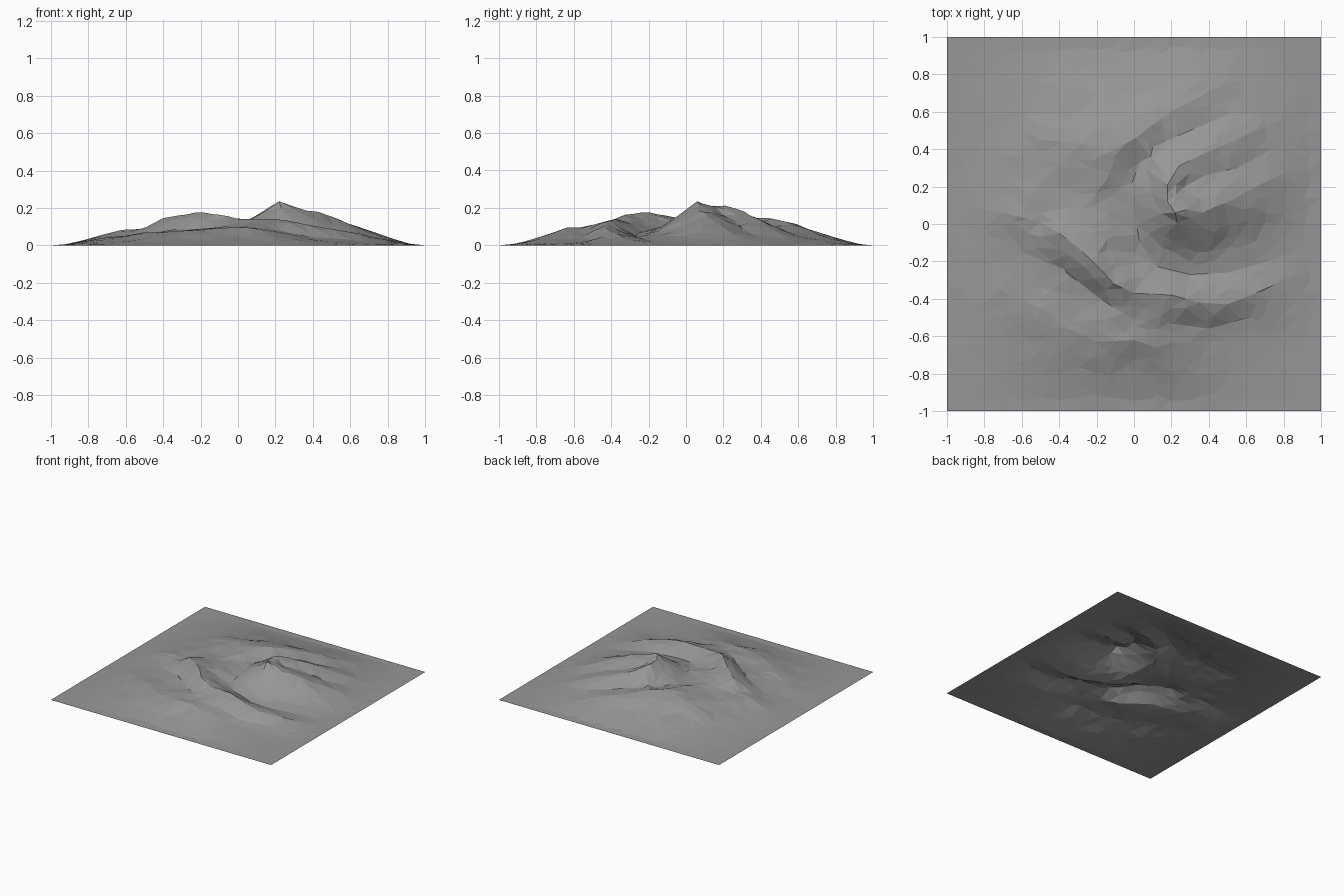
import bpy
import math
import random
from mathutils import Vector, noise
from mathutils.geometry import delaunay_2d_cdt

random.seed(4)
default_cube = bpy.data.objects.get("Cube")
if default_cube:
    bpy.data.objects.remove(default_cube, do_unlink=True)

# Crest lines, each a path of (x, y, height) in hundredths of a unit
crests = {
    "west_and_south": [(-80, 8, 3.5), (-62, 4, 8), (-50, 1, 9), (-40, -5, 14.5),
                       (-32, -11, 16), (-23, -19, 18), (-17, -25, 17.5), (-11, -32, 16.5),
                       (0, -37, 14.5), (20, -38, 14), (35, -42, 11.5), (50, -43, 9),
                       (65, -37, 6), (85, -28, 2)],
    "summit": [(13, 24, 17), (18, 21, 21), (18, 12, 21.5), (22, 6, 23.4), (30, 3, 19.5),
               (43, 9, 18), (53, 13, 14.5), (65, 20, 10), (82, 28, 3.5)],
    "summit_spur": [(18, 21, 21), (24, 31, 18), (36, 37, 14.5), (48, 42, 11.5), (65, 50, 6)],
    "north": [(-50, 45, 7.5), (-28, 43, 13), (-10, 40, 14.5), (1, 46, 14.5), (10, 53, 12.5),
              (20, 60, 10), (31, 66, 8), (50, 76, 3.5)],
    "north_spur": [(-10, 40, 14.5), (-11, 32, 14), (-15, 23, 13)],
    "front_foothill": [(-72, -35, 4), (-50, -45, 6.5), (-35, -56, 7.5), (-20, -63, 8.5),
                       (0, -62, 10), (12, -66, 8.5), (22, -72, 5.5), (34, -82, 2.5)],
}

# Valley floors, with the same kind of path
valleys = {
    "central": [(3, 33, 10), (-1, 22, 10), (0, 8, 10.5), (3, -10, 9), (13, -23, 7.5),
                (30, -27, 5.5), (50, -26, 4.5), (75, -19, 2.5)],
    "north_east": [(10, 41, 11), (23, 47, 10), (42, 55, 7), (60, 63, 4)],
    "east": [(27, 20, 16.5), (38, 26, 13), (55, 30, 8.5), (74, 40, 4)],
    "south_east": [(18, -53, 8.5), (40, -56, 4.5), (62, -50, 3)],
    "south_west": [(-12, -44, 9.5), (-22, -37, 9), (-38, -24, 8), (-60, -15, 5)],
}

# Single points on the open slopes
slopes = [(-20, 2, 12), (-9, -5, 12.5), (-13, -15, 12), (-5, -21, 10), (-36, 6, 11),
          (-30, 25, 11.5), (-45, 22, 9), (14, -6, 14), (26, -9, 12), (52, -7, 8),
          (70, 3, 5.5), (0, 66, 7.5), (-28, 60, 8), (-35, 76, 4), (10, 80, 3.5),
          (-62, 52, 4), (-65, 30, 5), (0, -74, 4.5), (-28, -74, 4), (-60, -62, 3),
          (0, -50, 9), (75, -60, 1)]


def halve_steps(path):
    """Add a midpoint to every step of a path."""
    result = [Vector(path[0])]
    for a, b in zip(path, path[1:]):
        result += [(Vector(a) + Vector(b)) / 2, Vector(b)]
    return [p / 100 for p in result]


crest_paths = [halve_steps(path) for path in crests.values()]
valley_paths = [halve_steps(path) for path in valleys.values()]

# All known heights, with the flat foot of the hills around the border
known = {}
for path in crest_paths + valley_paths + [[Vector(p) / 100 for p in slopes]]:
    for p in path:
        known[(round(p.x, 3), round(p.y, 3))] = p.z
FOOT = 0.95
for i in range(10):
    t = FOOT * (i / 5 - 1)
    for spot in ((t, -FOOT), (FOOT, t), (-t, FOOT), (-FOOT, -t)):
        known[(round(spot[0], 3), round(spot[1], 3))] = 0.0
for sx in (-1, 1):
    for sy in (-1, 1):
        known[(0.8 * sx, 0.8 * sy)] = 0.004


def solve(rows):
    """Gaussian elimination on rows that end with the right-hand side."""
    size = len(rows)
    for c in range(size):
        pivot = max(range(c, size), key=lambda r: abs(rows[r][c]))
        rows[c], rows[pivot] = rows[pivot], rows[c]
        for r in range(c + 1, size):
            factor = rows[r][c] / rows[c][c]
            rows[r][c:] = [u - factor * v for u, v in zip(rows[r][c:], rows[c][c:])]
    answer = [0.0] * size
    for r in reversed(range(size)):
        rest = sum(rows[r][k] * answer[k] for k in range(r + 1, size))
        answer[r] = (rows[r][size] - rest) / rows[r][r]
    return answer


# Smooth interpolation that keeps creases along the crests
spots = list(known)
weights = solve([[math.dist(p, q) for q in spots] + [known[p]] for p in spots])


def height(x, y):
    z = sum(w * math.dist(p, (x, y)) for w, p in zip(weights, spots))
    fade = min(1.0, (1 - max(abs(x), abs(y))) / 0.08)
    rough = 0.01 * noise.noise(Vector((x, y, 0)) * 9) * min(1.0, max(z, 0) / 0.08)
    return max(0.0, (z + rough) * max(0.0, fade))


# Plan layout: crest and valley edges first, then a loose grid between them
points, edges = [], []
for path in crest_paths + valley_paths:
    start = len(points)
    points += [p.to_2d() for p in path]
    edges += [(start + i, start + i + 1) for i in range(len(path) - 1)]
line_points = list(points)
CELLS = 28
for i in range(CELLS + 1):
    for j in range(CELLS + 1):
        p = Vector((2 * i / CELLS - 1, 2 * j / CELLS - 1))
        if 0 < i < CELLS and 0 < j < CELLS:
            p += Vector((random.uniform(-1, 1), random.uniform(-1, 1))) * 0.024
            if min((p - q).length for q in line_points) < 0.035:
                continue
        points.append(p)
plan = delaunay_2d_cdt(points, edges, [], 0, 0.0001)

# Hill surface, one open faceted sheet
mesh = bpy.data.meshes.new("mountain_terrain")
mesh.from_pydata([(p.x, p.y, height(p.x, p.y)) for p in plan[0]], [], plan[2])
mesh.update()
if mesh.polygons[0].normal.z < 0:
    mesh.flip_normals()
terrain = bpy.data.objects.new("mountain_terrain", mesh)
bpy.context.collection.objects.link(terrain)

# Plain rock colour
rock = bpy.data.materials.new("grey_rock")
rock.use_nodes = True
colour = (0.31, 0.31, 0.31, 1)
rock.diffuse_color = colour
rock.node_tree.nodes["Principled BSDF"].inputs["Base Color"].default_value = colour
mesh.materials.append(rock)
